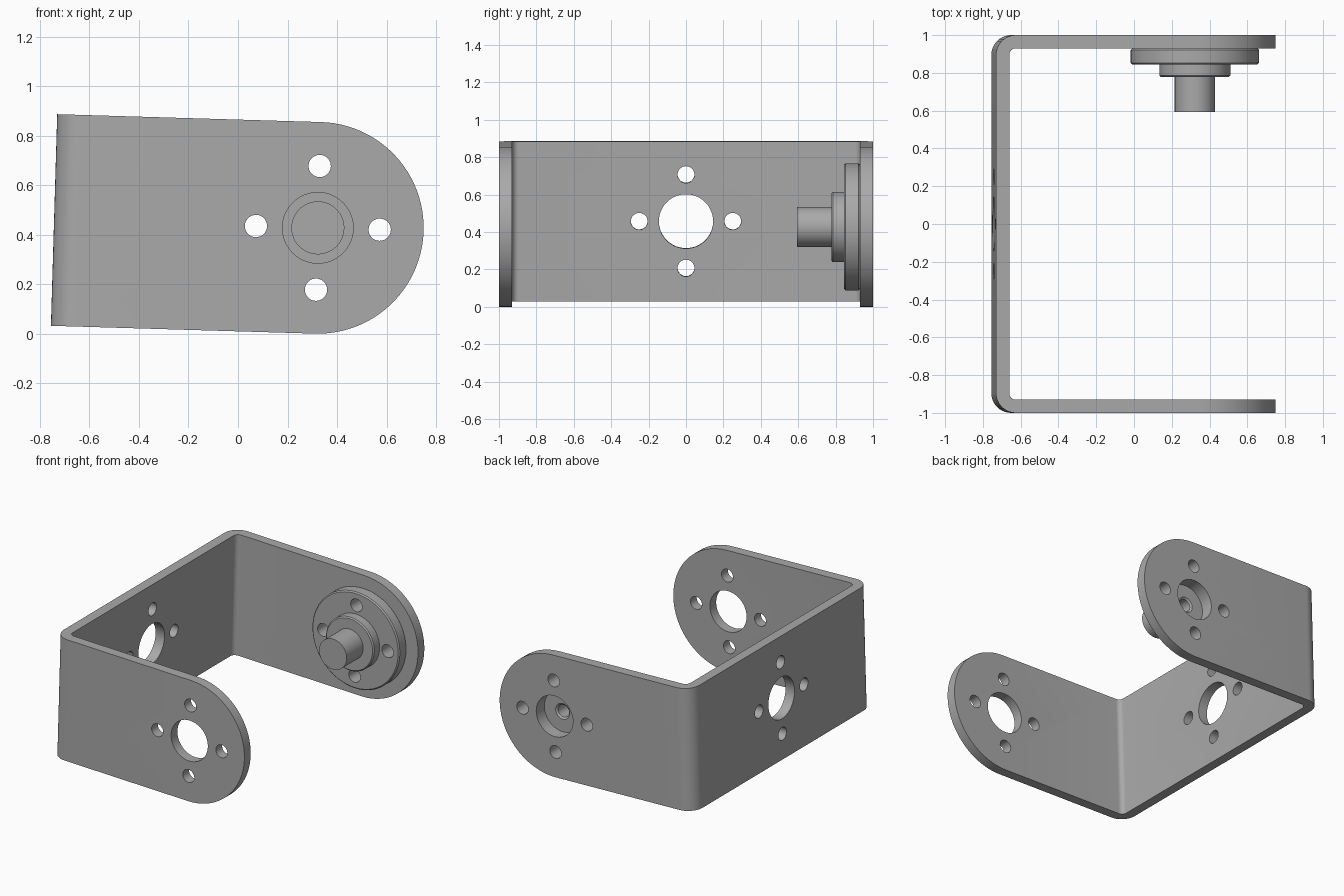
import bpy, bmesh, math
from mathutils import Matrix, Vector

if "Cube" in bpy.data.objects:
    bpy.data.objects.remove(bpy.data.objects["Cube"], do_unlink=True)

# Everything is modelled around the pivot axis, then tilted into place
R = 0.4275          # arm end radius, half the strip width
BACK = -1.066       # outer face of the back plate
T = 0.07            # sheet thickness
PLACE = Matrix.Translation((0.3225, 0, R)) @ Matrix.Rotation(math.radians(1.7), 4, "Y")

metal = bpy.data.materials.new("grey metal")
metal.use_nodes = True
metal.diffuse_color = (0.4, 0.4, 0.4, 1)
metal.node_tree.nodes["Principled BSDF"].inputs["Base Color"].default_value = (0.4, 0.4, 0.4, 1)


def finish(name, bm):
    bmesh.ops.recalc_face_normals(bm, faces=bm.faces)
    mesh = bpy.data.meshes.new(name)
    bm.to_mesh(mesh)
    bm.free()
    mesh.materials.append(metal)
    obj = bpy.data.objects.new(name, mesh)
    bpy.context.collection.objects.link(obj)
    return obj


def prism(name, points, direction):
    bm = bmesh.new()
    face = bm.faces.new([bm.verts.new(p) for p in points])
    new = bmesh.ops.extrude_face_region(bm, geom=[face])["geom"]
    bmesh.ops.translate(bm, vec=direction,
                        verts=[g for g in new if isinstance(g, bmesh.types.BMVert)])
    return finish(name, bm)


def arc(cx, cy, r, start, end, steps):
    angles = [math.radians(start + (end - start) * i / steps) for i in range(steps + 1)]
    return [(cx + r * math.cos(a), cy + r * math.sin(a)) for a in angles]


def cut(obj, tool, operation="DIFFERENCE"):
    tool.hide_render = True
    mod = obj.modifiers.new("cut", "BOOLEAN")
    mod.operation, mod.solver, mod.object = operation, "EXACT", tool
    bpy.context.view_layer.objects.active = obj
    bpy.ops.object.modifier_apply(modifier=mod.name)
    bpy.data.objects.remove(tool, do_unlink=True)


def hole_pattern(center_radius, turn, center):
    """One wide hole ringed by four small ones, along the y axis unless turned."""
    bm = bmesh.new()
    spots = [(0.25, 0), (-0.25, 0), (0, 0.25), (0, -0.25)]
    holes = [(x, z, 0.045, 32) for x, z in spots]
    if center_radius:
        holes.append((0, 0, center_radius, 64))
    for x, z, r, n in holes:
        m = Matrix.Translation((x, 0, z)) @ Matrix.Rotation(math.pi / 2, 4, "X")
        bmesh.ops.create_cone(bm, cap_ends=True, segments=n, radius1=r, radius2=r,
                              depth=2.4 if not turn else 0.3, matrix=m)
    bm.transform(Matrix.Translation(center) @ Matrix.Rotation(turn, 4, "Z"))
    return finish("hole_cutter", bm)


def settle(obj):
    obj.data.transform(PLACE)
    bpy.ops.object.select_all(action="DESELECT")
    obj.select_set(True)
    bpy.context.view_layer.objects.active = obj
    bpy.ops.object.shade_smooth_by_angle(angle=math.radians(30))


# Bent sheet: U-shaped section with rounded corners
ro, ri = 0.105, 0.035
outer = arc(BACK + ro, 1 - ro, ro, 90, 180, 10)
inner = arc(BACK + T + ri, 1 - T - ri, ri, 180, 90, 6)
half = [(R + 0.1, 1)] + outer
half_in = inner + [(R + 0.1, 1 - T)]
section = half + [(x, -y) for x, y in reversed(half)]
section += [(x, -y) for x, y in reversed(half_in)] + half_in
bracket = prism("u_bracket", [(x, y, -R) for x, y in section], Vector((0, 0, 2 * R)))

# Round off the arm ends
outline = arc(0, 0, R, -90, 90, 48)
outline = [(BACK - 0.1, -R - 0.1), (0, -R - 0.1)] + outline + [(0, R + 0.1), (BACK - 0.1, R + 0.1)]
cut(bracket, prism("end_cutter", [(x, -1.1, z) for x, z in outline], Vector((0, 2.2, 0))), "INTERSECT")

# Holes through both arms and through the back plate
cut(bracket, hole_pattern(0.143, 0, (0, 0, 0)))
cut(bracket, hole_pattern(0.145, math.pi / 2, (BACK, 0, 0)))
settle(bracket)

# Stepped pivot hub: turned profile of radius and y, with a screw socket behind
profile = [(0, 0.8), (0.043, 0.8), (0.043, 0.9), (0.055, 0.91), (0.143, 0.91), (0.143, 0.93),
           (0.332, 0.93), (0.34, 0.922), (0.34, 0.853), (0.332, 0.845), (0.188, 0.845),
           (0.188, 0.786), (0.18, 0.778), (0.107, 0.778), (0.107, 0.594), (0, 0.594)]
bm = bmesh.new()
verts = [bm.verts.new((r, y, 0)) for r, y in profile]
edges = [bm.edges.new(pair) for pair in zip(verts, verts[1:])]
bmesh.ops.spin(bm, geom=verts + edges, cent=(0, 0, 0), axis=(0, 1, 0),
               angle=2 * math.pi, steps=64)
bmesh.ops.remove_doubles(bm, verts=bm.verts, dist=0.0005)
hub = finish("pivot_hub", bm)
cut(hub, hole_pattern(0, 0, (0, 0, 0)))
settle(hub)
